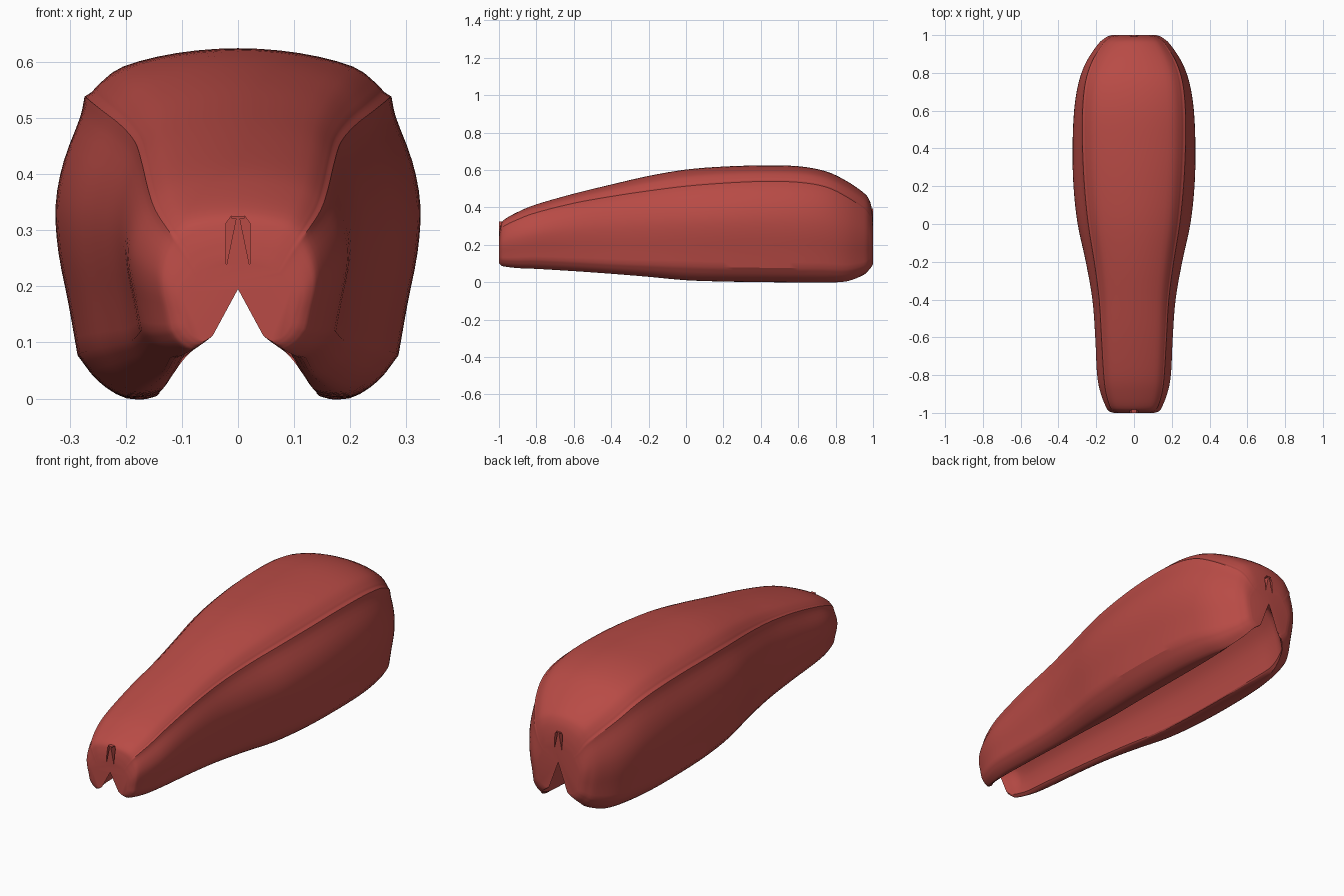
import bpy
import bmesh
from mathutils import Vector

cube = bpy.data.objects.get("Cube")
if cube:
    bpy.data.objects.remove(cube, do_unlink=True)

# Single paint colour
paint = bpy.data.materials.new("red_paint")
paint.use_nodes = True
colour = (0.48, 0.07, 0.06, 1)
paint.diffuse_color = colour
paint.node_tree.nodes["Principled BSDF"].inputs["Base Color"].default_value = colour


def spline(points, steps):
    """Smooth curve through all the given points."""
    points = [Vector(p) for p in points]
    padded = [2 * points[0] - points[1]] + points + [2 * points[-1] - points[-2]]
    result = []
    for a, b, c, d in zip(padded, padded[1:], padded[2:], padded[3:]):
        for step in range(steps):
            t = step / steps
            result.append(0.5 * (2 * b + (c - a) * t + (2 * a - 5 * b + 4 * c - d) * t * t
                                 + (3 * b - a - 3 * c + d) * t ** 3))
    return result + [points[-1]]


def mirrored(points):
    return [(-x, z) for x, z in reversed(points)]


def cross_section(width, top, bottom, crease_x, crease_z, inner_x, apex, low, arch):
    """Closed outline: domed top, creased shoulders, full sides, tunnel below.

    The tunnel is a straight V where arch is 0 and a round vault where it is 1.
    """
    drop = top - crease_z
    height = crease_z - low
    bulge = width - crease_x
    dome = [(0.4 * crease_x, top - 0.1 * drop),
            (0.75 * crease_x, top - 0.38 * drop),
            (0.91 * crease_x, top - 0.76 * drop),
            (0.95 * crease_x, top - 0.9 * drop),
            (crease_x, crease_z)]
    side = [(crease_x, crease_z),
            (crease_x + 0.16 * bulge, crease_z - 0.08 * height),
            (crease_x + 0.73 * bulge, crease_z - 0.25 * height),
            (width, crease_z - 0.42 * height),
            (0.985 * width, crease_z - 0.6 * height),
            (0.93 * width, crease_z - 0.8 * height),
            (0.88 * width, low)]
    belly = [(0.88 * width, low),
             (0.77 * width, bottom + 0.4 * (low - bottom)),
             (0.62 * width, bottom),
             (inner_x + 0.01, bottom + 0.003),
             (inner_x, bottom + 0.01)]
    foot = bottom + 0.01
    vault = [(inner_x * (1 - t + arch * bow), foot + t * (apex - foot))
             for t, bow in ((0.25, 0.2), (0.5, 0.36), (0.75, 0.42), (0.93, 0.3))]
    crown = spline(mirrored(dome) + [(0, top)] + dome, 3)
    flank = [tuple(p) for p in spline(side, 3)[1:] + spline(belly, 3)[1:]] + vault
    ring = [tuple(p) for p in crown] + flank + [(0, apex)]
    return ring + mirrored(flank)


def make_object(name, bm):
    bmesh.ops.recalc_face_normals(bm, faces=bm.faces)
    mesh = bpy.data.meshes.new(name)
    bm.to_mesh(mesh)
    bm.free()
    mesh.materials.append(paint)
    obj = bpy.data.objects.new(name, mesh)
    bpy.context.collection.objects.link(obj)
    return obj


def loft(name, rings):
    """Skin a row of (y, outline) rings and cap both ends."""
    bm = bmesh.new()
    rows = [[bm.verts.new((x, y, z)) for x, z in outline] for y, outline in rings]
    for near, far in zip(rows, rows[1:]):
        for i in range(len(near)):
            bm.faces.new((near[i - 1], near[i], far[i], far[i - 1]))
    bm.faces.new(rows[0])
    bm.faces.new(rows[-1])
    return make_object(name, bm)


# Stations: y, half width, top, bottom, crease x, crease z, tunnel half width
stations = [
    (-1, .105, .25, .102, .075, .225, .045),
    (-.993, .128, .298, .094, .1, .265, .055),
    (-.975, .145, .332, .085, .123, .298, .07),
    (-.9, .175, .375, .076, .147, .335, .088),
    (-.8, .195, .416, .072, .16, .372, .093),
    (-.6, .205, .473, .06, .172, .422, .1),
    (-.4, .22, .522, .046, .184, .458, .108),
    (-.2, .255, .568, .03, .21, .488, .118),
    (0, .298, .602, .012, .242, .513, .13),
    (.2, .32, .618, .005, .262, .529, .138),
    (.4, .325, .624, .002, .272, .538, .14),
    (.6, .317, .62, 0, .272, .534, .14),
    (.75, .293, .592, 0, .257, .508, .14),
    (.86, .252, .54, .006, .222, .455, .138),
    (.95, .192, .478, .04, .168, .395, .118),
    (.98, .16, .44, .068, .138, .36, .092),
    (.994, .138, .39, .086, .112, .32, .066),
    (1, .115, .335, .1, .085, .29, .05),
]
rings = []
for y, width, top, bottom, crease_x, crease_z, inner_x in spline(stations, 4):
    arch = max(0, min(1, (1 - abs(y)) / 0.06))
    apex = 0.22 + 0.025 * y + 0.03 * arch
    low = bottom + 0.075 * min(1, width / 0.3)
    rings.append((y, cross_section(width, top, bottom, crease_x, crease_z,
                                   inner_x, apex, low, arch)))
tank = loft("tank_shell", rings)
bpy.context.view_layer.objects.active = tank

# Pocket above the tunnel at each end, holding a tapered rib under a thin lip
parts = [tank]
for place, end, peak in (("front", -1, 0.325), ("rear", 1, 0.395)):
    base = peak - 0.085
    pocket = [(-0.012, peak), (0.012, peak), (0.021, peak - 0.012), (0.021, base),
              (-0.021, base), (-0.021, peak - 0.012)]
    rib = [(-0.003, peak - 0.002), (0.003, peak - 0.002), (0.02, base), (-0.02, base)]
    lip = [(-0.012, peak), (0.012, peak), (0.012, peak - 0.004), (-0.012, peak - 0.004)]
    cutter = loft("pocket_cutter", [(end * 0.96, pocket), (end * 1.05, pocket)])
    cutter.hide_render = True
    cut = tank.modifiers.new("pocket", "BOOLEAN")
    cut.operation = "DIFFERENCE"
    cut.solver = "EXACT"
    cut.object = cutter
    bpy.ops.object.modifier_apply(modifier=cut.name)
    bpy.data.objects.remove(cutter, do_unlink=True)
    for name, outline in (("rib", rib), ("lip", lip)):
        parts.append(loft(place + "_" + name, [(end * 0.95, outline), (end, outline)]))

# Smooth paintwork with crisp edges
bpy.ops.object.select_all(action="DESELECT")
for part in parts:
    part.select_set(True)
bpy.ops.object.shade_smooth_by_angle(angle=0.45)
